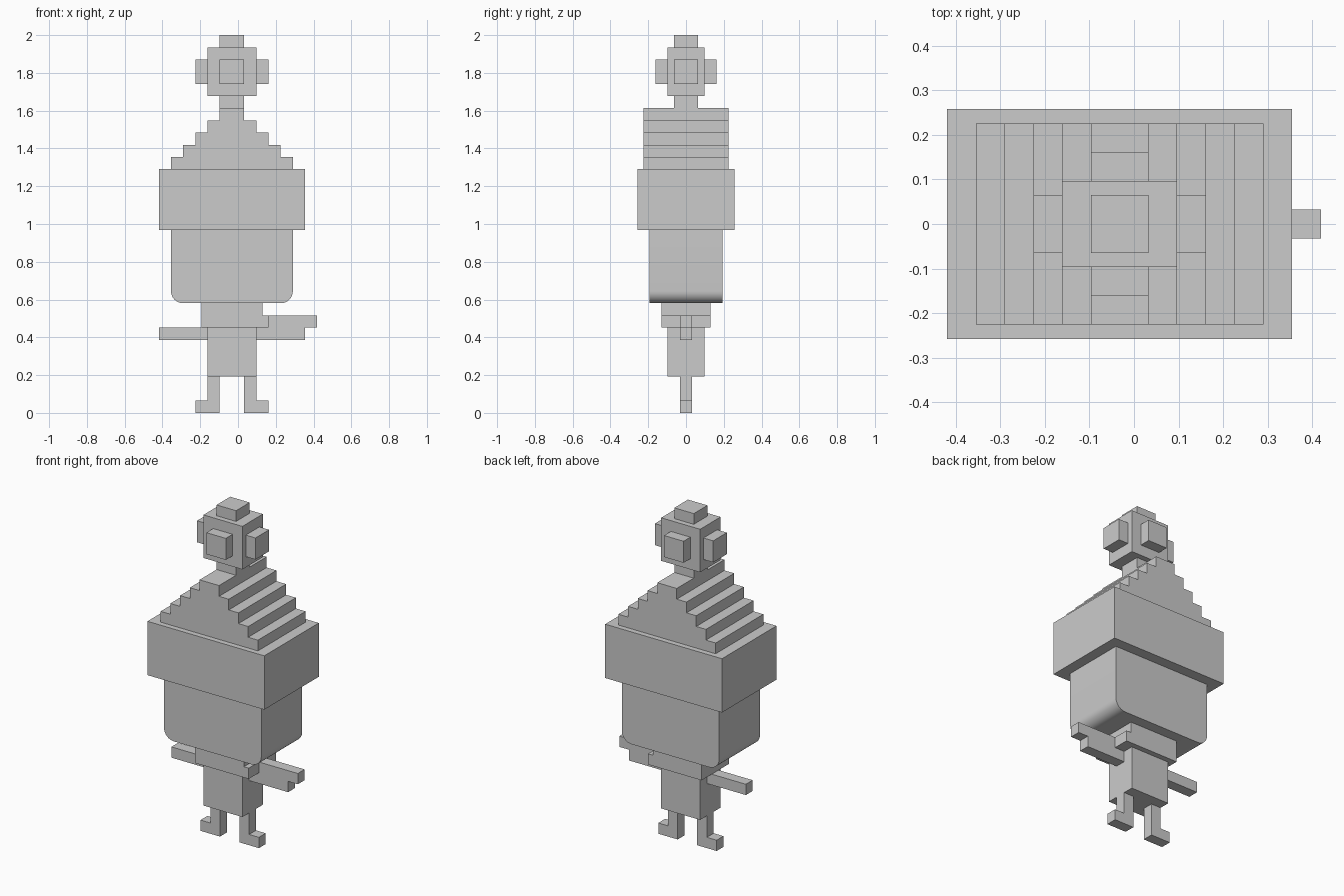
import bpy, bmesh, math

if "Cube" in bpy.data.objects:
    bpy.data.objects.remove(bpy.data.objects["Cube"])

U = 2 / 31      # one grid step of the blocky design
C = -0.5        # the figure's own centre line, in grid steps


def prism(name, outline, depth, mirror=False):
    """Extrude an (x, z) outline symmetrically along y; x is relative to C."""
    bm = bmesh.new()
    for s in ((1, -1) if mirror else (1,)):
        vs = [bm.verts.new(((C + s * x) * U, -depth * U, z * U)) for x, z in outline]
        face = bm.faces.new(vs)
        new = bmesh.ops.extrude_face_region(bm, geom=[face])["geom"]
        bmesh.ops.translate(bm, vec=(0, 2 * depth * U, 0),
                            verts=[g for g in new if isinstance(g, bmesh.types.BMVert)])
    bmesh.ops.recalc_face_normals(bm, faces=bm.faces)
    me = bpy.data.meshes.new(name)
    bm.to_mesh(me)
    bm.free()
    ob = bpy.data.objects.new(name, me)
    bpy.context.collection.objects.link(ob)
    return ob


def box(name, x0, x1, depth, z0, z1):
    return prism(name, [(x0, z0), (x1, z0), (x1, z1), (x0, z1)], depth)


# Legs with outward feet
prism("legs", [(1, 0), (3, 0), (3, 1), (2, 1), (2, 3), (1, 3)], 0.5, mirror=True)

# Lower torso and belt with a small ledge on the right
box("lower_torso", -2, 2, 1.5, 3, 7)
prism("belt", [(-2.5, 7), (3, 7), (3, 8), (2.5, 8), (2.5, 9), (-2.5, 9)], 2)

# Arms: plain on the left, stepped on the right
box("left_arm", -6, -2, 0.5, 6, 7)
prism("right_arm", [(2, 6), (6, 6), (6, 7), (7, 7), (7, 8), (3, 8), (3, 7), (2, 7)], 0.5)

# Body with rounded lower corners
arc = [(4 + math.sin(a), 10 - math.cos(a))
       for a in (i * math.pi / 16 for i in range(9))]
body = prism("rounded_body", arc + [(5, 15), (-5, 15)] + [(-x, z) for x, z in reversed(arc)], 3)
bpy.context.view_layer.objects.active = body
body.select_set(True)
bpy.ops.object.shade_smooth_by_angle(angle=math.radians(30))
body.select_set(False)

# Wide upper block
box("upper_block", -6, 6, 4, 15, 20)

# Stepped roof
steps = []
for i in range(5):
    steps += [(5 - i, 20 + i), (5 - i, 21 + i)]
prism("stepped_roof", steps + [(-x, z) for x, z in reversed(steps)], 3.5)

# Neck, head and the pads on its faces
box("neck", -1, 1, 1, 25, 26)
box("head", -2, 2, 1.5, 26, 30)
box("head_cap", -1, 1, 1, 30, 31)
for side, x0 in (("left", -3), ("right", 2)):
    box(side + "_head_pad", x0, x0 + 1, 1, 27, 29)
for side, s in (("front", -1), ("back", 1)):
    pad = box(side + "_head_pad", -1, 1, 0.5, 27, 29)
    pad.location.y = s * 2 * U
